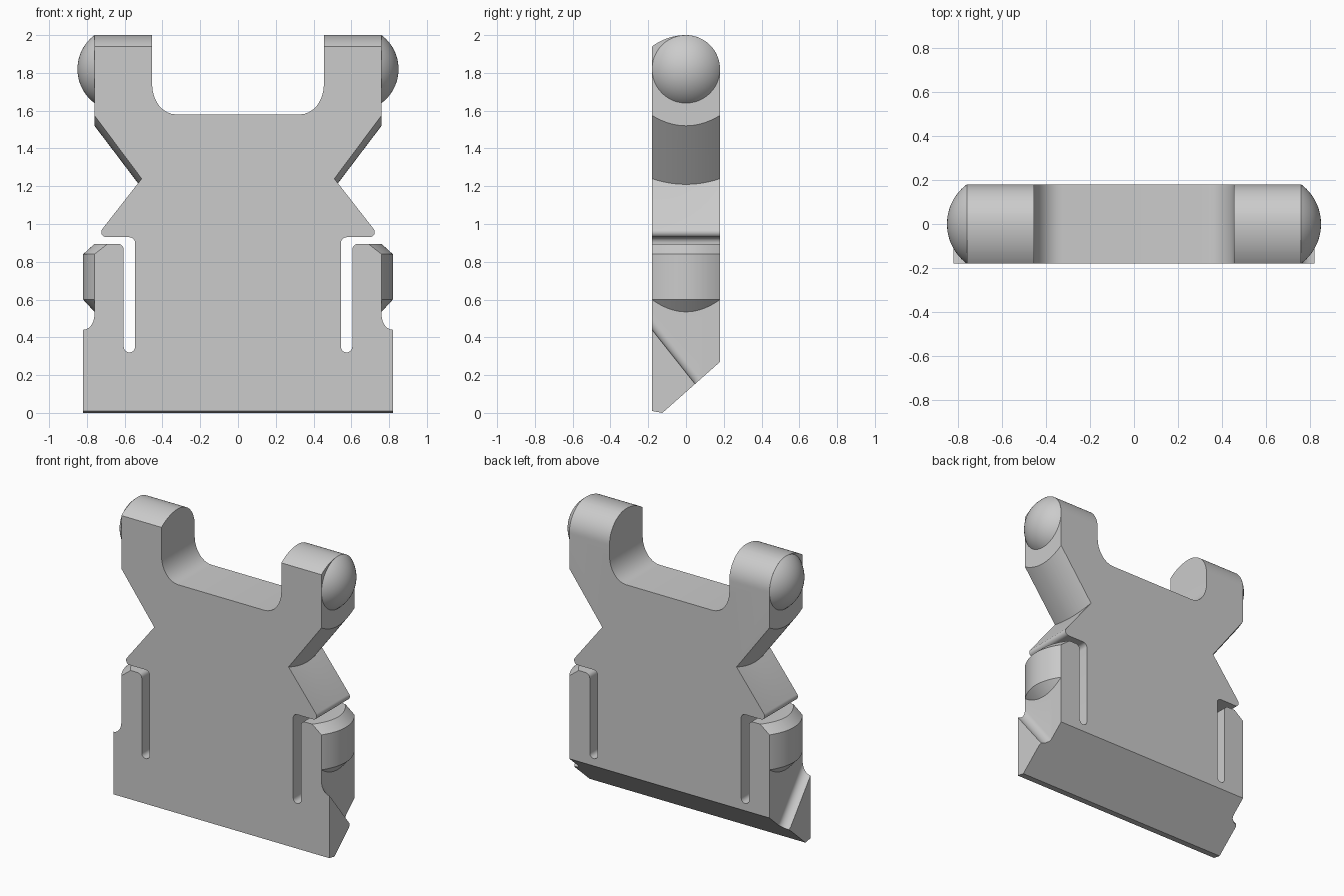
import bpy, bmesh, math
from mathutils import Matrix

if "Cube" in bpy.data.objects:
    bpy.data.objects.remove(bpy.data.objects["Cube"], do_unlink=True)

grey = bpy.data.materials.new("light grey")
grey.use_nodes = True
grey.diffuse_color = (0.6, 0.6, 0.6, 1)
grey.node_tree.nodes["Principled BSDF"].inputs["Base Color"].default_value = (0.6, 0.6, 0.6, 1)

D = 0.18  # half thickness


def finish(bm, name):
    bmesh.ops.recalc_face_normals(bm, faces=bm.faces)
    mesh = bpy.data.meshes.new(name)
    bm.to_mesh(mesh)
    bm.free()
    ob = bpy.data.objects.new(name, mesh)
    bpy.context.collection.objects.link(ob)
    mesh.materials.append(grey)
    bpy.ops.object.select_all(action='DESELECT')
    ob.select_set(True)
    bpy.context.view_layer.objects.active = ob
    bpy.ops.object.shade_smooth_by_angle(angle=math.radians(25))
    return ob


def arc(cx, cz, rx, rz, a0, a1, n=8):
    angles = [math.radians(a0 + (a1 - a0) * i / n) for i in range(n + 1)]
    return [(cx + rx * math.cos(a), cz + rz * math.sin(a)) for a in angles]


def arm_top(y):
    # shallow arc in front, full round at the back
    if y < 0:
        return 1.7 + math.sqrt(0.09 - y * y)
    return 1.82 + math.sqrt(max(0, D * D - y * y))


def base_bottom(y):
    # small front chamfer, long sloped underside
    return max(-0.18 * (y + 0.125), 0.885 * (y + 0.125))


def foot_x(h):
    # concave fillet between the side wall and the sloping shelf
    if h <= 0:
        return 0.82
    k = min(1, h / 0.08)
    return 0.82 - 0.06 * math.sqrt(1 - (1 - k) ** 2)


def half_outline(y):
    t = 1 - (y / D) ** 2      # side bulge across the thickness
    top, low = arm_top(y), base_bottom(y)
    shelf = 0.44 - 1.26 * (y + D)
    pts = arc(0.328, 1.74, 0.127, 0.16, -90, 0)               # saddle corner
    pts += [(0.455, top), (0.76, top)]                        # arm
    pts += [(0.76, 1.575 - 0.055 * t), (0.51 + 0.015 * t, 1.24 - 0.03 * t)]
    pts += arc(0.697, 0.957, 0.027, 0.027, 38, -90, 6)        # barb tip
    pts += arc(0.575, 0.9, 0.03, 0.03, 90, 180, 5)            # slot
    pts += arc(0.575, 0.35, 0.03, 0.03, 180, 360, 10)
    pts += arc(0.635, 0.865, 0.03, 0.03, 180, 90, 5)          # finger
    pts += [(0.69 + 0.07 * t, 0.895), (0.76 + 0.06 * t, 0.84),
            (0.76 + 0.06 * t, 0.6), (0.76, 0.6 - 0.065 * t)]
    for i in range(9):                                        # foot fillet
        z = max(shelf + 0.08 * (1 - i / 8) ** 2, low)
        pts.append((foot_x(z - shelf), z))
    pts.append((foot_x(low - shelf), low))
    return pts


# Body: stacked outlines through the thickness
depths = [-D * math.cos(math.pi * i / 32) for i in range(33)] + [-0.125, 0.048, 0.085]
bm = bmesh.new()
rings = []
for y in sorted(depths):
    half = half_outline(y)
    loop = half + [(-x, z) for x, z in reversed(half)]
    rings.append([bm.verts.new((x, y, z)) for x, z in loop])
for a, b in zip(rings, rings[1:]):
    for i in range(len(a)):
        j = (i + 1) % len(a)
        bm.faces.new((a[i], a[j], b[j], b[i]))
bm.faces.new(rings[0])
bm.faces.new(rings[-1])
bmesh.ops.remove_doubles(bm, verts=bm.verts, dist=0.0001)
bmesh.ops.dissolve_degenerate(bm, edges=bm.edges, dist=0.0001)
finish(bm, "clip_body")

# Domed pivots on the outer sides of the arms
for name, s in (("left_pivot", 1), ("right_pivot", -1)):
    bm = bmesh.new()
    place = Matrix.Translation((s * 0.625, 0, 1.82)) @ Matrix.Rotation(math.pi / 2, 4, 'Y')
    bmesh.ops.create_uvsphere(bm, u_segments=48, v_segments=40, radius=0.225, matrix=place)
    cut = bmesh.ops.bisect_plane(bm, geom=bm.verts[:] + bm.edges[:] + bm.faces[:],
                                 plane_co=(s * 0.76, 0, 0), plane_no=(s, 0, 0), clear_inner=True)
    finish(bm, name)
